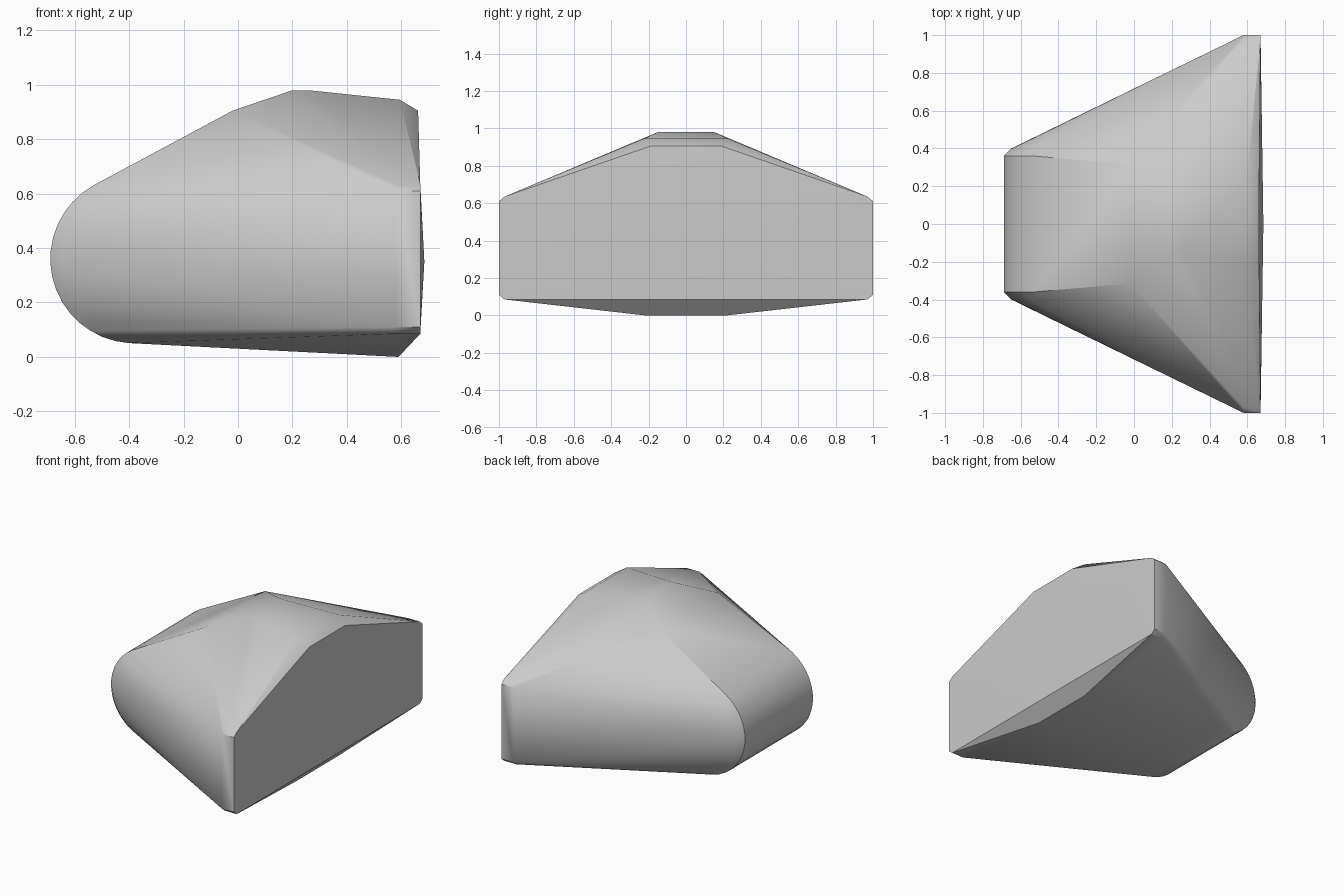
import bpy, bmesh, math

cube = bpy.data.objects.get("Cube")
if cube:
    bpy.data.objects.remove(cube, do_unlink=True)

grey = bpy.data.materials.new("plain grey")
grey.use_nodes = True
colour = (0.6, 0.6, 0.6, 1)
grey.diffuse_color = colour
grey.node_tree.nodes["Principled BSDF"].inputs["Base Color"].default_value = colour

points = []


def mirrored(x, y, z):
    """Add a corner on both sides of the centre line."""
    points.extend([(x, y, z), (x, -y, z)])


def nose_arc(radius, y, steps=24):
    """Half-round end of the shell, with its axis along y."""
    for i in range(steps + 1):
        a = math.radians(55 + 220 * i / steps)
        mirrored(-0.38 + radius * math.cos(a), y, 0.36 + radius * math.sin(a))


# Rounded nose with bevelled ends
nose_arc(0.31, 0.36)
nose_arc(0.27, 0.4)

# Wide wing ends with bevelled upper and lower edges
for x in (0.58, 0.67):
    for y, z in ((1, 0.11), (1, 0.61), (0.97, 0.085), (0.97, 0.635)):
        mirrored(x, y, z)

# Raised crown
mirrored(-0.02, 0.315, 0.905)
mirrored(0.2, 0.15, 0.98)
mirrored(0.26, 0.15, 0.98)
mirrored(0.595, 0.225, 0.945)
mirrored(0.662, 0.19, 0.905)

# Keel and slight bulge of the flat end
mirrored(0.59, 0.22, 0)
points.append((0.685, 0, 0.35))

# Wrap one convex shell round the corners
bm = bmesh.new()
for p in points:
    bm.verts.new(p)
bmesh.ops.convex_hull(bm, input=bm.verts)
bmesh.ops.delete(bm, geom=[v for v in bm.verts if not v.link_faces], context="VERTS")
bmesh.ops.dissolve_limit(bm, angle_limit=math.radians(0.5), verts=bm.verts, edges=bm.edges)
bmesh.ops.recalc_face_normals(bm, faces=bm.faces)
mesh = bpy.data.meshes.new("shell")
bm.to_mesh(mesh)
bm.free()
mesh.materials.append(grey)

shell = bpy.data.objects.new("shell", mesh)
bpy.context.collection.objects.link(shell)
bpy.context.view_layer.objects.active = shell
shell.select_set(True)
bpy.ops.object.shade_smooth_by_angle(angle=math.radians(30))
